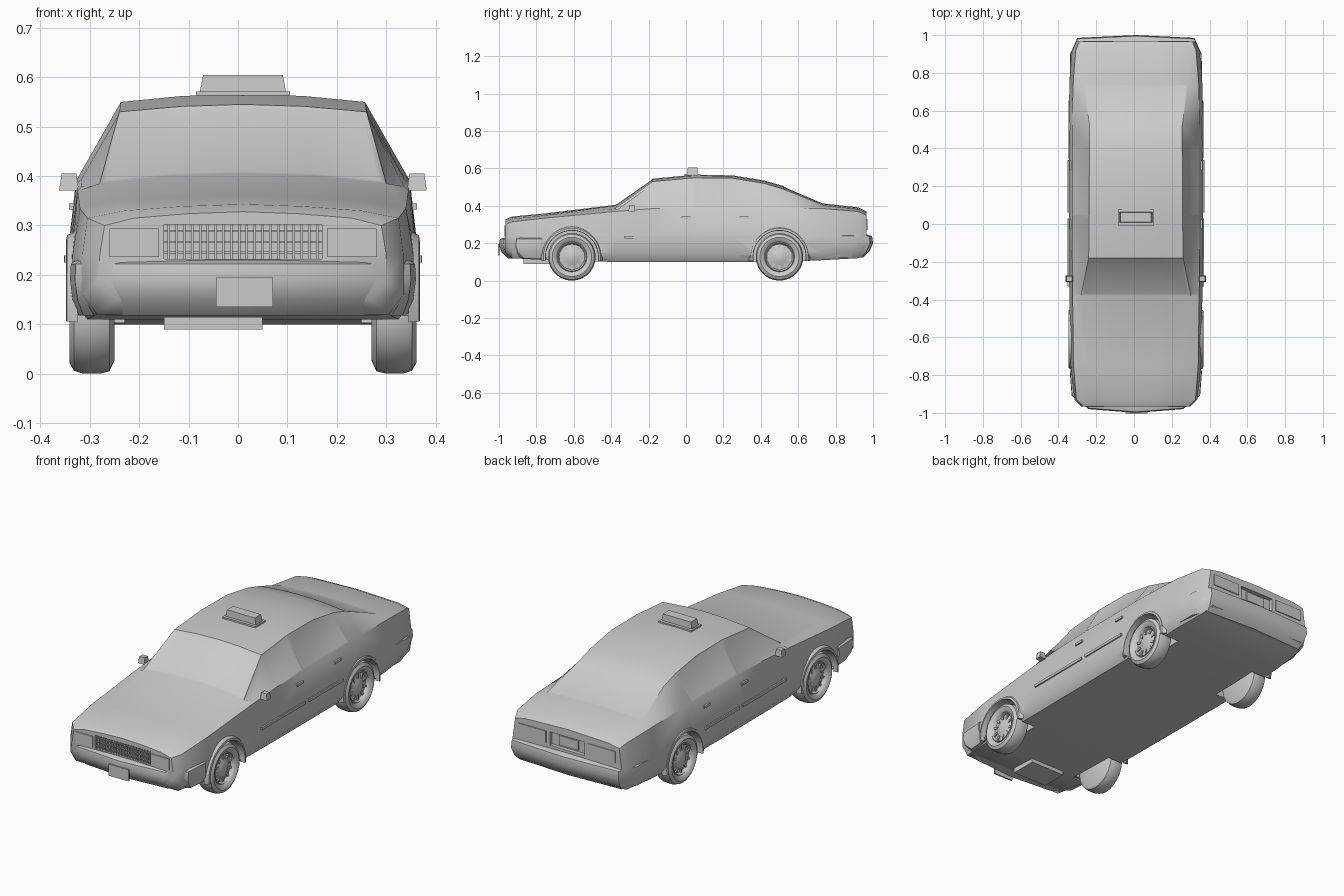
import bpy, bmesh, math
from mathutils import Matrix, Vector

if "Cube" in bpy.data.objects:
    bpy.data.objects.remove(bpy.data.objects["Cube"], do_unlink=True)

CENTRE = Vector((0.01, 0, 0))   # the car sits slightly off the axis
FRONT_AXLE, REAR_AXLE, HUB_Z = -0.61, 0.5, 0.127

grey = bpy.data.materials.new("plain grey")
grey.use_nodes = True
grey.diffuse_color = (0.6, 0.6, 0.6, 1)
grey.node_tree.nodes["Principled BSDF"].inputs["Base Color"].default_value = (0.6, 0.6, 0.6, 1)


def finish(name, bm, angle=0.7):
    bmesh.ops.recalc_face_normals(bm, faces=bm.faces)
    bmesh.ops.translate(bm, verts=bm.verts, vec=CENTRE)
    mesh = bpy.data.meshes.new(name)
    bm.to_mesh(mesh)
    bm.free()
    mesh.materials.append(grey)
    ob = bpy.data.objects.new(name, mesh)
    bpy.context.collection.objects.link(ob)
    smooth(ob, angle)
    return ob


def smooth(ob, angle):
    bpy.ops.object.select_all(action='DESELECT')
    ob.select_set(True)
    bpy.context.view_layer.objects.active = ob
    bpy.ops.object.shade_smooth_by_angle(angle=angle)


def add_box(bm, centre, size, taper=1.0):
    verts = bmesh.ops.create_cube(bm, size=1)["verts"]
    for v in verts:
        k = taper if v.co.z > 0 else 1
        v.co = Vector((v.co.x * size[0] * k, v.co.y * size[1] * k, v.co.z * size[2])) + Vector(centre)


def boxes(name, items, both_sides=False):
    bm = bmesh.new()
    for centre, size, *taper in items:
        add_box(bm, centre, size, *taper)
        if both_sides:
            add_box(bm, (-centre[0], *centre[1:]), size, *taper)
    return finish(name, bm, 0.3)


def skin(bm, rings, closed=True, caps=True):
    """Bridge equal rings of points; returns the faces by row and segment."""
    rows = [[bm.verts.new(p) for p in ring] for ring in rings]
    n = len(rows[0])
    grid = []
    for a, b in zip(rows, rows[1:]):
        grid.append([bm.faces.new((a[i], a[(i + 1) % n], b[(i + 1) % n], b[i]))
                     for i in range(n if closed else n - 1)])
    if caps:
        bm.faces.new(rows[0])
        bm.faces.new(rows[-1])
    return grid


# Body: y, floor z, half width, belt z, belt half width, roof edge z, roof edge half width, centre z
stations = [
    (-.965, .15, .29, .30, .28, .315, .22, .328),
    (-.93, .12, .325, .315, .315, .33, .24, .343),
    (-.75, .11, .345, .335, .33, .35, .25, .36),
    (-.38, .1, .352, .37, .335, .385, .29, .405),
    (-.18, .1, .354, .385, .337, .53, .25, .545),
    (.04, .1, .355, .39, .338, .55, .247, .566),
    (.25, .1, .355, .39, .338, .548, .247, .563),
    (.42, .1, .355, .39, .338, .52, .245, .535),
    (.52, .1, .355, .39, .337, .49, .245, .506),
    (.74, .11, .352, .385, .333, .402, .275, .412),
    (.92, .12, .338, .37, .318, .383, .255, .392),
    (.965, .15, .315, .35, .30, .362, .24, .37)]


def section(y, floor, w, belt_z, belt_w, top_z, top_w, mid_z):
    half = [(0, floor), (w - .03, floor), (w, floor + .04), (w, .24), (belt_w, belt_z),
            (top_w, top_z), (top_w / 2, mid_z - .004), (0, mid_z)]
    ring = half + [(-x, z) for x, z in half[-2:0:-1]]
    return [(x, y, z) for x, z in ring]


bm = bmesh.new()
grid = skin(bm, [section(*s) for s in stations])
# Windows: shallow inset panels
panels = [[grid[r][seg] for r in rows] for seg in (4, 9) for rows in ((3, 4), (5, 6))]
panels += [[grid[r][seg] for seg in (5, 6, 7, 8)] for r in (3, 8)]
bmesh.ops.recalc_face_normals(bm, faces=bm.faces)
for panel in panels:
    bmesh.ops.inset_region(bm, faces=panel, thickness=0.012, depth=-0.003, use_even_offset=True)
body = finish("body", bm)


def lathe(name, profile, side, y, start=0, sweep=360, steps=28, closed_profile=False):
    """Turn (outward, radius) points about the wheel axis."""
    bm = bmesh.new()
    full = sweep == 360
    rings = []
    for i in range(steps if full else steps + 1):
        a = math.radians(start + sweep * i / steps)
        rings.append([(side * x, y + r * math.cos(a), HUB_Z + r * math.sin(a)) for x, r in profile])
    if full:
        rings.append(rings[0])
    skin(bm, rings, closed=closed_profile, caps=closed_profile and not full)
    bmesh.ops.remove_doubles(bm, verts=bm.verts, dist=1e-5)
    return finish(name, bm)


def cut(target, cutter):
    cutter.hide_render = True
    mod = target.modifiers.new("opening", 'BOOLEAN')
    mod.operation, mod.solver, mod.object = 'DIFFERENCE', 'EXACT', cutter
    bpy.context.view_layer.objects.active = target
    bpy.ops.object.modifier_apply(modifier=mod.name)
    bpy.data.objects.remove(cutter, do_unlink=True)


# Bumpers wrapping the two ends
def bumper(name, half, levels):
    outline = half + [(-x, y) for x, y in half[-2::-1]]
    bm = bmesh.new()
    skin(bm, [[(x * k, y * k, z) for x, y in outline] for z, k in levels])
    finish(name, bm)


bumper("front_bumper", [(.35, -.78), (.34, -.91), (.25, -.98), (0, -1)],
       [(.118, .95), (.15, .985), (.19, 1), (.222, .995), (.23, .97)])
bumper("rear_bumper", [(.352, .68), (.348, .9), (.31, .985), (0, 1)],
       [(.125, .95), (.155, .98), (.2, 1), (.238, .995), (.247, .965)])

# Wheels, wells and arch lips
tyre = [(-.045, 0), (-.045, .1), (-.035, .122), (-.015, .127), (.018, .127),
        (.037, .121), (.046, .105), (.04, .086), (.032, .08)]
rim = [(.032, .08), (.036, .076), (.022, .068), (.026, .045), (.034, .03), (.036, 0)]
for side, hand in ((1, "left"), (-1, "right")):
    for y, end in ((FRONT_AXLE, "front"), (REAR_AXLE, "rear")):
        label = f"{end}_{hand}"
        cut(body, lathe("well_cutter", [(.24, 0), (.24, .142), (.42, .142), (.42, 0)], side, y))
        lathe(f"{label}_tyre", [(x + .305, r) for x, r in tyre], side, y)
        lathe(f"{label}_rim", [(x + .305, r) for x, r in rim], side, y)
        lathe(f"{label}_arch_lip", [(.335, .14), (.358, .142), (.356, .153), (.335, .165)],
              side, y, -8, 196, 20, True)
        bm = bmesh.new()
        for i in range(10):
            a = math.tau * i / 10
            start = len(bm.verts)
            add_box(bm, (0, 0, .057), (.012, .012, .026), .8)
            bm.verts.ensure_lookup_table()
            turn = Matrix.Translation((side * .329, y, HUB_Z)) @ Matrix.Rotation(a, 4, 'X')
            bmesh.ops.transform(bm, matrix=turn, verts=bm.verts[start:])
        finish(f"{label}_rim_spokes", bm, 0.3)

# Grille and rear plate openings
cut(body, boxes("grille_cutter", [((0, -.96, .267), (.32, .06, .07))]))
cut(body, boxes("rear_recess_cutter", [((0, .97, .295), (.2, .05, .07))]))
smooth(body, 0.7)
bars = [((-.15 + .0158 * i, -.952, .267), (.005, .018, .07)) for i in range(20)]
bars += [((0, -.95, .245 + .022 * i), (.32, .014, .004)) for i in range(3)]
boxes("grille_bars", bars)

# Lamps and plates
boxes("headlights", [((.22, -.966, .265), (.1, .008, .058))], True)
boxes("tail_lights", [((.2, .966, .3), (.16, .008, .06))], True)
boxes("front_plate", [((.003, -1, .165), (.115, .008, .06))])
boxes("rear_plate", [((0, .95, .295), (.11, .008, .05))])

# Side trim, handles and mirrors
boxes("door_mouldings", [((.355, -.15, .232), (.012, .36, .014)), ((.356, .2, .232), (.012, .28, .014))], True)
boxes("door_handles", [((.345, .0, .338), (.014, .05, .012)), ((.345, .31, .338), (.014, .05, .012))], True)
boxes("mirrors", [((.352, -.29, .388), (.04, .035, .034), .75)], True)

# Roof sign
boxes("sign_base", [((0, .035, .567), (.19, .085, .008))])
boxes("roof_sign", [((0, .035, .587), (.175, .055, .036), .92)])

# Underside pan
boxes("engine_pan", [((-.06, -.8, .102), (.2, .14, .026))])
